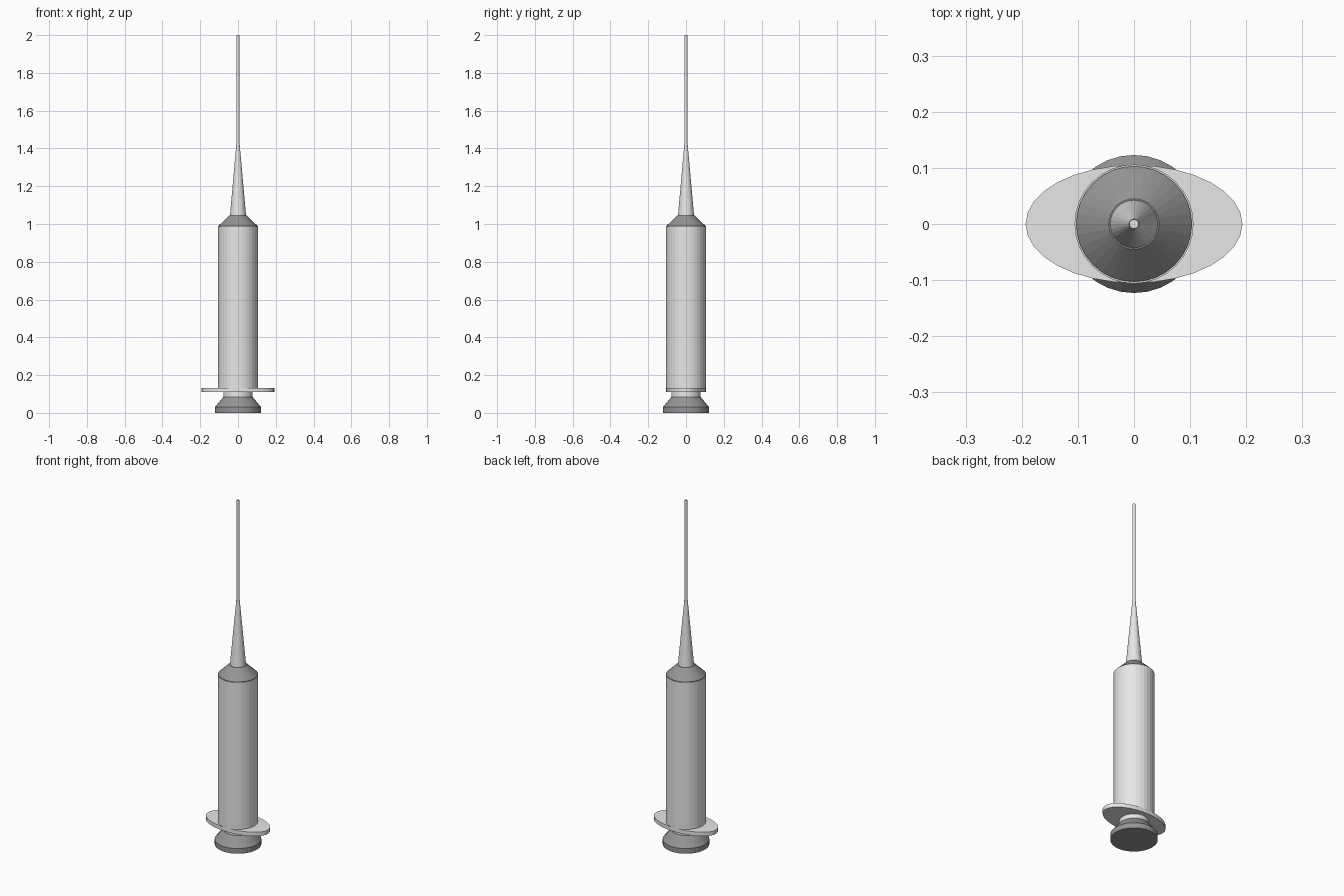
import bpy, bmesh
from math import cos, sin, pi

cube = bpy.data.objects.get("Cube")
if cube:
    bpy.data.objects.remove(cube, do_unlink=True)

SIDES = 32


def make_material(name, value):
    mat = bpy.data.materials.new(name)
    mat.use_nodes = True
    colour = (value, value, value, 1)
    mat.diffuse_color = colour
    mat.node_tree.nodes["Principled BSDF"].inputs["Base Color"].default_value = colour
    return mat


light_grey = make_material("light grey", 0.8)
dark_grey = make_material("dark grey", 0.3)


def lathe(name, profile, mat, stretch=1.0):
    """Stack rings of (radius, height), bridge them and cap both ends."""
    bm = bmesh.new()
    angles = [2 * pi * i / SIDES for i in range(SIDES)]
    rings = [[bm.verts.new((r * stretch * cos(a), r * sin(a), z)) for a in angles]
             for r, z in profile]
    for low, high in zip(rings, rings[1:]):
        for i in range(SIDES):
            j = (i + 1) % SIDES
            bm.faces.new((low[i], low[j], high[j], high[i]))
    bm.faces.new(rings[0][::-1])
    bm.faces.new(rings[-1])
    mesh = bpy.data.meshes.new(name)
    bm.to_mesh(mesh)
    bm.free()
    mesh.materials.append(mat)
    obj = bpy.data.objects.new(name, mesh)
    bpy.context.collection.objects.link(obj)
    return obj


# Plunger: flared thumb rest and stem
lathe("thumb_rest", [(0.123, 0), (0.123, 0.03), (0.077, 0.085)], dark_grey)
lathe("plunger_stem", [(0.077, 0.08), (0.077, 0.12)], light_grey)

# Oval finger grip and barrel
lathe("finger_grip", [(0.105, 0.11), (0.105, 0.133)], light_grey, stretch=1.84)
lathe("barrel", [(0.106, 0.13), (0.106, 0.987)], light_grey)

# Shoulder, tapered nozzle and needle
lathe("shoulder", [(0.103, 0.985), (0.103, 0.99), (0.045, 1.046)], dark_grey)
lathe("nozzle", [(0.043, 1.04), (0.009, 1.42)], light_grey)
lathe("needle", [(0.008, 1.41), (0.008, 2.0)], light_grey)
